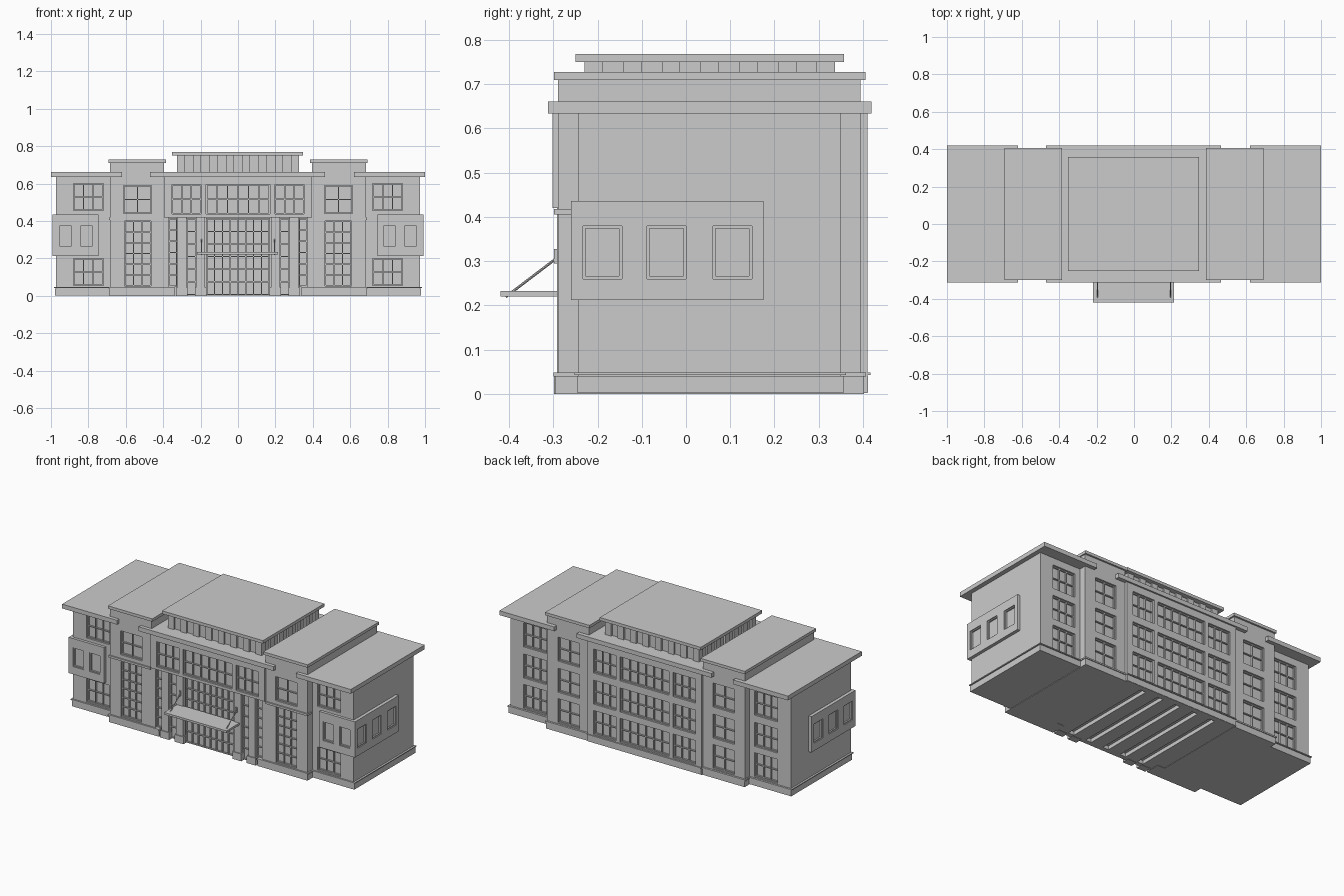
import bpy, bmesh
from mathutils import Vector, Matrix

if "Cube" in bpy.data.objects:
    bpy.data.objects.remove(bpy.data.objects["Cube"])

parts, cuts = {}, {}

def box(name, x0, x1, y0, y1, z0, z1, mirror=False, store=None):
    store = parts if store is None else store
    items = store.setdefault(name, [])
    items.append((x0, x1, y0, y1, z0, z1))
    if mirror:
        items.append((-x1, -x0, y0, y1, z0, z1))

def make(name, boxes):
    bm = bmesh.new()
    for x0, x1, y0, y1, z0, z1 in boxes:
        m = Matrix.Translation(((x0 + x1) / 2, (y0 + y1) / 2, (z0 + z1) / 2)) @ \
            Matrix.Diagonal((x1 - x0, y1 - y0, z1 - z0, 1))
        bmesh.ops.create_cube(bm, size=1, matrix=m)
    me = bpy.data.meshes.new(name)
    bm.to_mesh(me)
    bm.free()
    ob = bpy.data.objects.new(name, me)
    bpy.context.collection.objects.link(ob)
    return ob

def facing(name, side, plane, u0, u1, z0, z1, d0, d1, mirror, store=None):
    """Box on a wall: u runs along the wall, d is depth inward from its face."""
    if side == 'front':
        box(name, u0, u1, plane + d0, plane + d1, z0, z1, mirror, store)
    elif side == 'back':
        box(name, u0, u1, plane - d1, plane - d0, z0, z1, mirror, store)
    else:
        box(name, plane - d1, plane - d0, u0, u1, z0, z1, mirror, store)

def window(body, side, plane, u0, u1, z0, z1, cols, rows, mirror=True, depth=0.02, cut=True):
    """Recess in the wall with a frame, mullions and transoms."""
    if cut:
        facing(body, side, plane, u0, u1, z0, z1, -0.02, depth, mirror, cuts)
    w, n, a, b = 0.006, "window_frames", depth - 0.01, depth + 0.002
    for i in range(cols + 1):
        u = u0 + (u1 - u0 - w) * i / cols
        facing(n, side, plane, u, u + w, z0, z1, a, b, mirror)
    for i in range(rows + 1):
        z = z0 + (z1 - z0 - w) * i / rows
        facing(n, side, plane, u0, u1, z, z + w, a + 0.001, b, mirror)

# Main volumes
box("wing_walls", 0.68, 0.972, -0.243, 0.35, 0.005, 0.64, True)
box("tower_walls", 0.395, 0.685, -0.29, 0.395, 0.002, 0.715, True)
box("centre_walls", -0.396, 0.396, -0.302, 0.41, 0.002, 0.64)
box("corner_bay", 0.745, 0.992, -0.26, 0.175, 0.212, 0.436, True)

# Roof slabs and tower caps
box("wing_roof", 0.62, 1.0, -0.312, 0.42, 0.634, 0.661, True)
box("centre_roof", -0.47, 0.464, -0.312, 0.42, 0.634, 0.661)
box("tower_cap", 0.385, 0.692, -0.299, 0.406, 0.71, 0.728, True)

# Clerestory with evenly spaced posts, and top roof
X, Y0, Y1, W = 0.325, -0.23, 0.337, 0.0415
box("clerestory_core", -X + 0.012, X - 0.012, Y0 + 0.012, Y1 - 0.012, 0.655, 0.755)
for i in range(8):
    x = -X + (2 * X - W) * i / 7
    for y in (Y0, Y1 - 0.014):
        box("clerestory_posts", x, x + W, y, y + 0.014, 0.655, 0.755)
for i in range(7):
    y = Y0 + (Y1 - Y0 - W) * i / 6
    box("clerestory_posts", X - 0.014, X, y, y + W, 0.655, 0.755, True)
box("top_roof", -0.352, 0.348, -0.25, 0.357, 0.75, 0.769)

# Plinth and ledges
for name, g, z0, z1 in (("plinth", 0.0, 0.0, 0.04), ("plinth_ledge", 0.005, 0.039, 0.048)):
    box(name, 0.67, 0.979 + g, -0.247 - g, 0.357 + g, z0 + 0.003, z1, True)
    box(name, 0.34, 0.688 + g, -0.295 - g, -0.2, z0, z1, True)
    box(name, 0.39, 0.688 + g, -0.25, 0.402 + g, z0, z1, True)
    box(name, -0.394, 0.394, 0.39, 0.412 + g, z0 + 0.003, z1)
box("tower_ledge", 0.40, 0.69, -0.298, -0.26, 0.405, 0.418, True)

# Windows of the towers, wings and centre
window("tower_walls", 'front', -0.29, 0.462, 0.612, 0.44, 0.59, 2, 2)
window("tower_walls", 'front', -0.29, 0.465, 0.607, 0.052, 0.40, 3, 6)
window("wing_walls", 'front', -0.243, 0.72, 0.88, 0.455, 0.60, 3, 2)
window("wing_walls", 'front', -0.243, 0.72, 0.88, 0.055, 0.20, 3, 2)
window("centre_walls", 'front', -0.302, -0.17, 0.17, 0.437, 0.595, 6, 2, False)
window("centre_walls", 'front', -0.302, 0.197, 0.353, 0.437, 0.595, 3, 2)
for z in (0.055, 0.245, 0.44):
    window("wing_walls", 'back', 0.35, 0.72, 0.88, z, z + 0.15, 3, 2)
    window("tower_walls", 'back', 0.395, 0.462, 0.612, z, z + 0.15, 2, 2)
    window("centre_walls", 'back', 0.41, -0.17, 0.17, z, z + 0.15, 6, 2, False)
    window("centre_walls", 'back', 0.41, 0.197, 0.353, z, z + 0.15, 3, 2)

# Windows of the corner bays
for u in (-0.233, -0.088, 0.061):
    window("corner_bay", 'side', 0.992, u, u + 0.088, 0.26, 0.38, 1, 1, depth=0.015)
for u in (0.772, 0.885):
    window("corner_bay", 'front', -0.26, u, u + 0.075, 0.26, 0.38, 1, 1, depth=0.014)

# Recessed entrance: glazing bars, columns and bases
box("centre_walls", -0.41, 0.41, -0.35, -0.268, -0.05, 0.42, store=cuts)
window("", 'front', -0.288, -0.17, 0.17, 0.005, 0.415, 8, 6, False, cut=False)
window("", 'front', -0.288, 0.225, 0.275, 0.005, 0.415, 1, 6, cut=False)
window("", 'front', -0.288, 0.325, 0.37, 0.048, 0.415, 1, 6, cut=False)
box("entrance_piers", 0.37, 0.397, -0.29, -0.255, 0.003, 0.422, True)
for x in (0.2, 0.3):
    box("entrance_columns", x - 0.024, x + 0.024, -0.292, -0.255, 0.003, 0.422, True)
    box("column_bases", x - 0.031, x + 0.031, -0.298, -0.253, 0.0, 0.045, True)

# Shallow slots under the centre
for x in (-0.25, -0.125, 0, 0.125, 0.25):
    box("centre_walls", x - 0.02, x + 0.02, -0.245, 0.375, -0.02, 0.025, store=cuts)

# Canopy with wall plates
box("canopy", -0.218, 0.214, -0.42, -0.285, 0.22, 0.233)
box("canopy_wall_plate", 0.19, 0.2, -0.299, -0.288, 0.295, 0.328, True)

# Build, cutting window recesses
for name, boxes in parts.items():
    ob = make(name, boxes)
    if name in cuts:
        cutter = make(name + "_cutter", cuts[name])
        cutter.hide_render = True
        mod = ob.modifiers.new("recesses", 'BOOLEAN')
        mod.operation, mod.solver, mod.object = 'DIFFERENCE', 'EXACT', cutter
        bpy.context.view_layer.objects.active = ob
        bpy.ops.object.modifier_apply(modifier=mod.name)
        bpy.data.objects.remove(cutter)

# Sloping canopy tie rods
for s in (-1, 1):
    a, b = Vector((s * 0.195, -0.295, 0.305)), Vector((s * 0.195, -0.408, 0.219))
    d = b - a
    bpy.ops.mesh.primitive_cylinder_add(vertices=8, radius=0.003, depth=d.length,
                                        location=(a + b) / 2)
    rod = bpy.context.object
    rod.name = "canopy_tie_rod"
    rod.rotation_euler = d.to_track_quat('Z', 'Y').to_euler()
